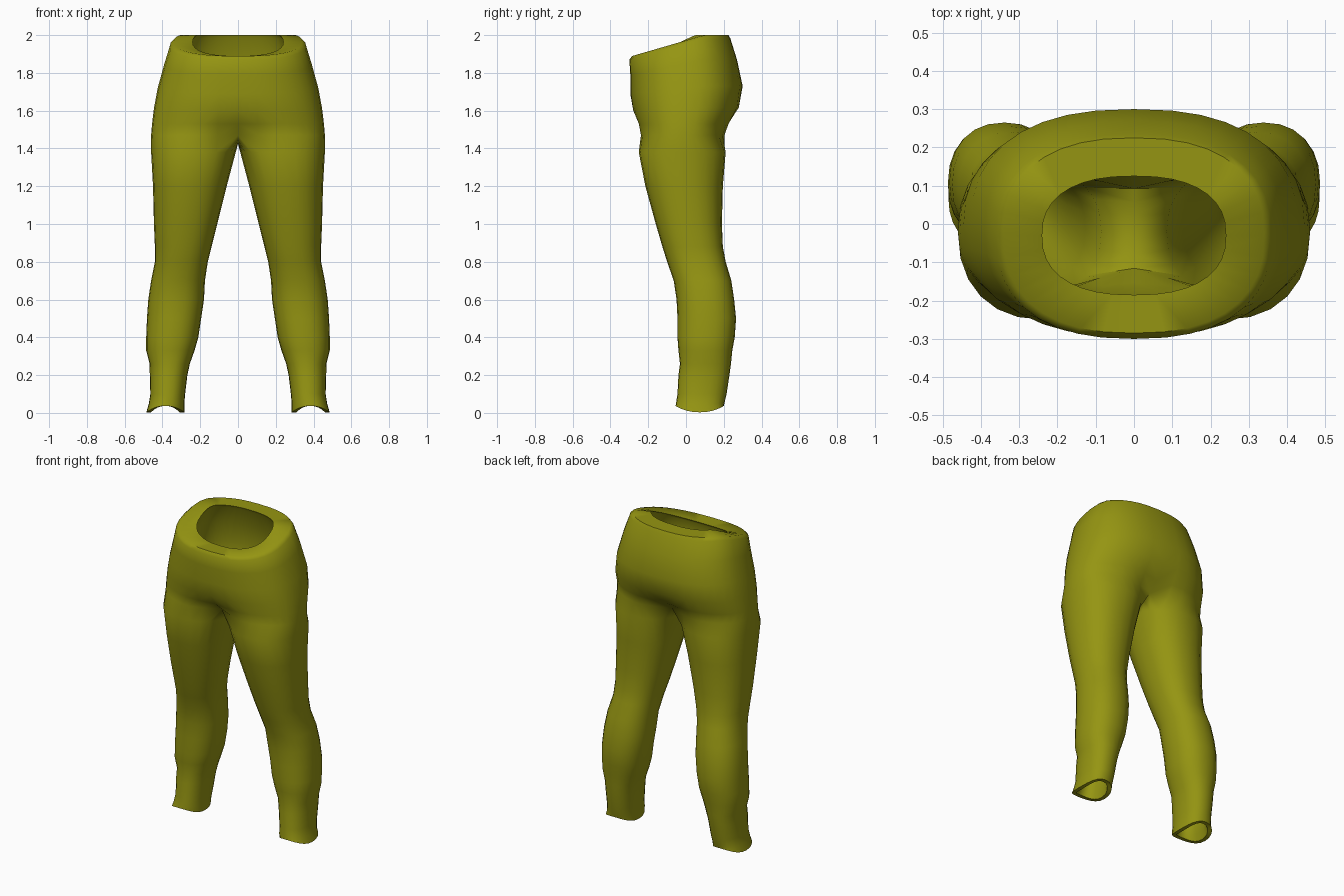
import bpy, bmesh, math

cube = bpy.data.objects.get("Cube")
if cube:
    bpy.data.objects.remove(cube)

OUTER, INNER = 18, 6          # segments round the outside and inside of a leg
LOOP = OUTER + INNER

# Hip rows, top down: base height, tilt, half width, front, back, crotch dip, thickness
HIPS = [
    (1.885, .29, .34, -.285, .225, 0, .1),
    (1.87, .28, .36, -.3, .235, 0, .1),
    (1.79, .2, .39, -.295, .27, 0, .1),
    (1.69, .1, .425, -.295, .3, 0, .1),
    (1.6, .04, .445, -.285, .285, .02, .1),
    (1.53, 0, .455, -.265, .24, .12, .09),
    (1.47, 0, .46, -.258, .222, .35, .08),
]
# Leg rows, top down: height, inner side, outer side, front, back
LEGS = [
    (1.38, .012, .46, -.25, .21),
    (1.2, .06, .45, -.215, .195),
    (1, .11, .445, -.16, .19),
    (.88, .14, .44, -.125, .195),
    (.8, .16, .44, -.1, .21),
    (.7, .175, .46, -.065, .24),
    (.6, .18, .475, -.05, .255),
    (.5, .195, .482, -.045, .265),
    (.4, .21, .486, -.045, .258),
    (.33, .23, .486, -.04, .245),
    (.26, .255, .468, -.032, .238),
    (.2, .268, .467, -.04, .23),
    (.1, .28, .464, -.045, .215),
    (.05, .284, .472, -.053, .203),
    (0, .284, .485, -.055, .2),
]


def curve(v, e):
    """Signed power that gives a slightly squared oval."""
    return math.copysign(abs(v) ** (2 / e), v)


def hip_row(bm, row, inset):
    z0, tilt, width, front, back, dip, thick = row
    d = thick * inset
    mid, depth = (front + back) / 2, (back - front) / 2
    verts = []
    for i in range(OUTER + 1):
        a = math.pi * (i / OUTER - .5)
        c = curve(math.cos(a), 2.4) if 0 < i < OUTER else 0
        s = curve(math.sin(a), 2.4)
        x = (width - d) * c
        y = mid + (depth - d) * s
        y *= 1 - dip * math.exp(-(x / .12) ** 2)
        slope = max(0, min(mid + depth * s, .1) + .3)
        verts.append(bm.verts.new((x, y, z0 + tilt * slope)))
    return verts


def leg_row(bm, row, inset):
    z0, x0, x1, front, back = row
    d = inset * (.025 + .035 * z0)
    verts = []
    for i in range(LOOP):
        a = math.radians(-135) + math.tau * i / LOOP
        c, s = curve(math.cos(a), 2.25), curve(math.sin(a), 2.25)
        x = (x0 + x1) / 2 + ((x1 - x0) / 2 - d) * c
        y = (front + back) / 2 + ((back - front) / 2 - d) * s
        z = z0 if z0 else .003 + .034 * math.sin(a) ** 2     # arched hem
        verts.append(bm.verts.new((x, y, z)))
    return verts


def skin(bm, upper, lower, closed, flip=False):
    n = len(upper)
    for i in range(n if closed else n - 1):
        j = (i + 1) % n
        face = [upper[i], lower[i], lower[j], upper[j]]
        bm.faces.new(face[::-1] if flip else face)


def shell(bm, inset):
    """One half of the cloth surface; returns its waist and hem edges."""
    flip = inset > 0
    hips = [hip_row(bm, r, inset) for r in HIPS]
    for a, b in zip(hips, hips[1:]):
        skin(bm, a, b, False, flip)
    # Crotch strip joining back centre to front centre
    back, front = hips[-1][-1].co, hips[-1][0].co
    strip = []
    for i in range(1, INNER):
        t = i / INNER
        p = back.lerp(front, t)
        p.z += (.04 * inset - .045) * math.sin(math.pi * t)
        strip.append(bm.verts.new(p))
    legs = [hips[-1] + strip] + [leg_row(bm, r, inset) for r in LEGS]
    for a, b in zip(legs, legs[1:]):
        skin(bm, a, b, True, flip)
    return hips[0], legs[-1]


bm = bmesh.new()
waist, hem = shell(bm, 0)
waist_in, hem_in = shell(bm, 1)
skin(bm, waist_in, waist, False)      # waistband rim
skin(bm, hem, hem_in, True)           # ankle rim
bmesh.ops.recalc_face_normals(bm, faces=bm.faces)
mesh = bpy.data.meshes.new("trousers")
bm.to_mesh(mesh)
bm.free()

trousers = bpy.data.objects.new("trousers", mesh)
bpy.context.collection.objects.link(trousers)

# Olive cloth
cloth = bpy.data.materials.new("olive cloth")
cloth.use_nodes = True
colour = (.3, .3, .006, 1)
cloth.diffuse_color = colour
bsdf = cloth.node_tree.nodes["Principled BSDF"]
bsdf.inputs["Base Color"].default_value = colour
bsdf.inputs["Roughness"].default_value = .8
mesh.materials.append(cloth)

# Other half
mirror = trousers.modifiers.new("mirror", "MIRROR")
mirror.use_clip = True
mirror.merge_threshold = .0005

bpy.ops.object.select_all(action="DESELECT")
trousers.select_set(True)
bpy.context.view_layer.objects.active = trousers
bpy.ops.object.shade_smooth_by_angle(angle=math.radians(50))
